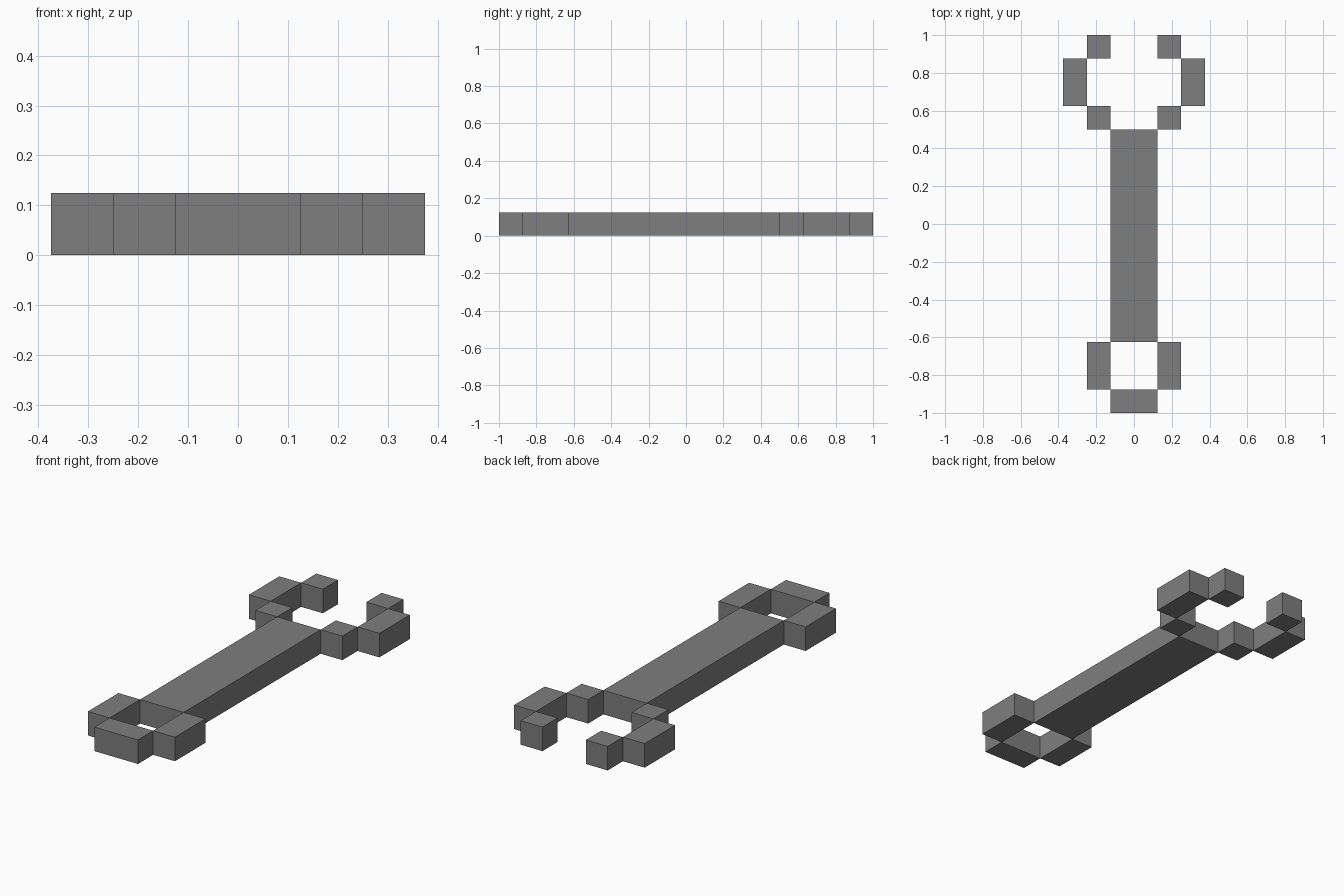
import bpy
import bmesh
from mathutils import Matrix, Vector

if "Cube" in bpy.data.objects:
    bpy.data.objects.remove(bpy.data.objects["Cube"])

U = 0.125  # one block unit, also the thickness

steel = bpy.data.materials.new("steel grey")
steel.diffuse_color = (0.21, 0.21, 0.21, 1.0)
steel.use_nodes = True
steel.node_tree.nodes["Principled BSDF"].inputs["Base Color"].default_value = steel.diffuse_color


def block(name, x0, x1, y0, y1):
    """Flat box, one unit thick, standing on z = 0; limits in block units."""
    size = Vector((x1 - x0, y1 - y0, 1)) * U
    centre = Vector(((x0 + x1) / 2, (y0 + y1) / 2, 0.5)) * U
    bm = bmesh.new()
    bmesh.ops.create_cube(
        bm, size=1, matrix=Matrix.LocRotScale(centre, None, size))
    mesh = bpy.data.meshes.new(name)
    bm.to_mesh(mesh)
    bm.free()
    mesh.materials.append(steel)
    obj = bpy.data.objects.new(name, mesh)
    bpy.context.collection.objects.link(obj)
    return obj


def block_pair(name, x0, x1, y0, y1):
    """Box on both sides of the centre line."""
    block(name + "_right", x0, x1, y0, y1)
    block(name + "_left", -x1, -x0, y0, y1)


# Handle
block("handle", -1, 1, -5, 4)

# Open jaw
block_pair("jaw_base", 1, 2, 4, 5)
block_pair("jaw_side", 2, 3, 5, 7)
block_pair("jaw_tip", 1, 2, 7, 8)

# Closed ring end
block_pair("ring_side", 1, 2, -7, -5)
block("ring_end", -1, 1, -8, -7)
